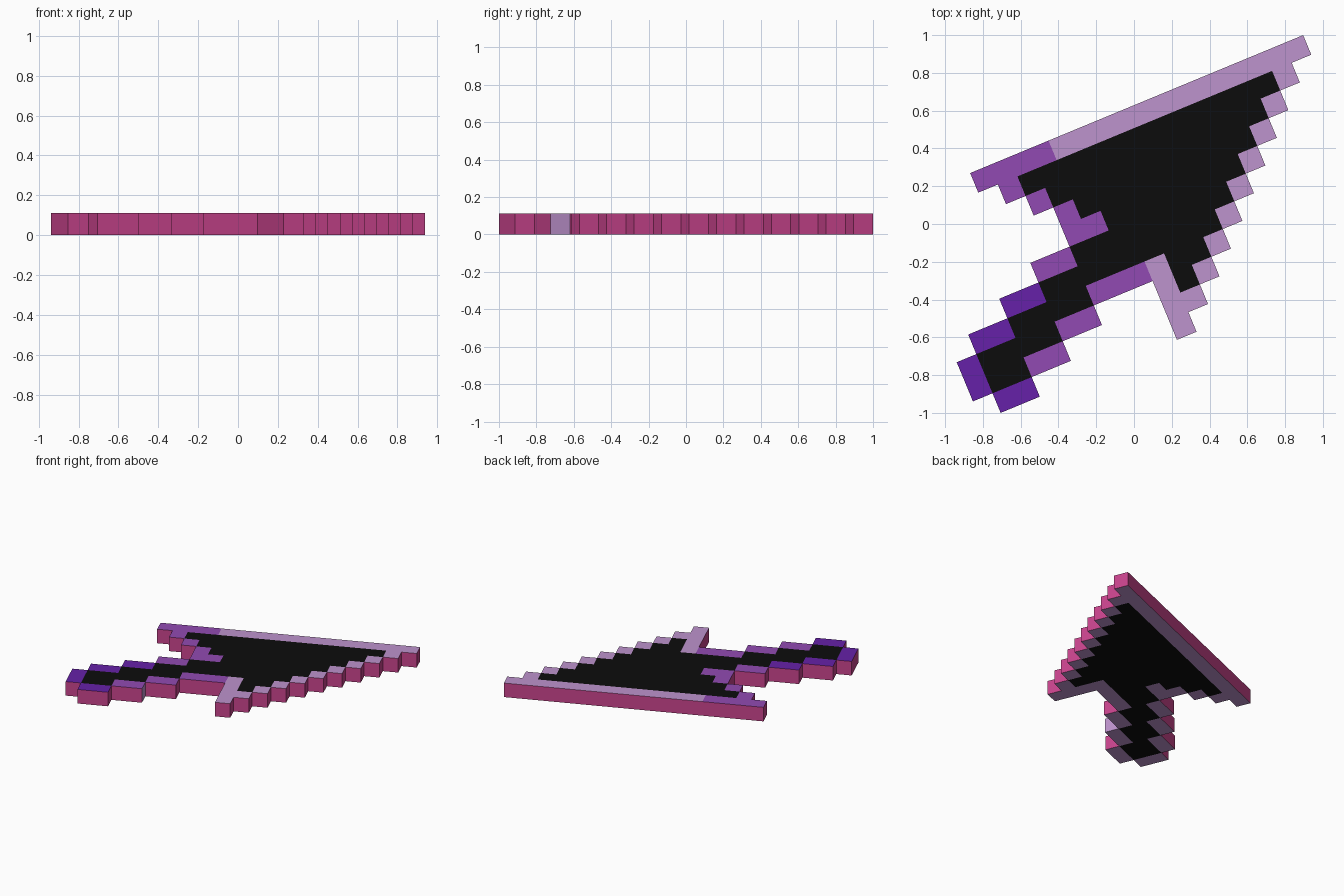
import bpy, bmesh, math
from mathutils import Matrix, Vector

if "Cube" in bpy.data.objects:
    bpy.data.objects.remove(bpy.data.objects["Cube"])

ANGLE = math.radians(22.5)
S = 2 / (20 * math.sin(ANGLE) + 11 * math.cos(ANGLE))   # cell size
HEIGHT = 0.111

# Pixel plan, top row first: L lavender, P purple, D deep violet, K black
PLAN = [
    "...." + "P" * 4 + "L" * 13,
    "....." + "P" + "K" * 13 + "L",
    "......" + "P" + "K" * 11 + "L",
    "......." + "P" + "K" * 9 + "L",
    "......." + "PP" + "K" * 7 + "L",
    "....." + "PP" + "K" * 8 + "L",
    "..." + "DD" + "K" * 9 + "L",
    ".DDKKKKPPPLKKL",
    "DKKKKPP...LKL",
    "DKKPP.....LL",
    ".DD.......L",
]


def material(name, rgb):
    m = bpy.data.materials.new(name)
    lin = [((c / 255 + 0.055) / 1.055) ** 2.4 if c > 10 else c / 255 / 12.92 for c in rgb]
    m.diffuse_color = (*lin, 1)
    m.use_nodes = True
    m.node_tree.nodes["Principled BSDF"].inputs["Base Color"].default_value = m.diffuse_color
    return m


MATS = [material("lavender", (190, 147, 205)), material("purple", (145, 74, 178)),
        material("deep violet", (102, 33, 168)), material("black", (12, 12, 12)),
        material("pink side", (202, 68, 142))]
CODE = {"L": 0, "P": 1, "D": 2, "K": 3}


def cell(i, j):
    if 0 <= j < len(PLAN) and 0 <= i < len(PLAN[j]) and PLAN[j][i] != ".":
        return PLAN[j][i]
    return None


bm = bmesh.new()
cache = {}


def vert(i, j, k):
    if (i, j, k) not in cache:
        cache[i, j, k] = bm.verts.new((i * S, -j * S, k * HEIGHT))
    return cache[i, j, k]


def face(points, mat):
    bm.faces.new([vert(*p) for p in points]).material_index = mat


for j, row in enumerate(PLAN):
    for i in range(len(row)):
        c = cell(i, j)
        if not c:
            continue
        # corners counter-clockwise seen from above, with the neighbour past each edge
        ring = [(i, j + 1), (i + 1, j + 1), (i + 1, j), (i, j)]
        around = [(i, j + 1), (i + 1, j), (i, j - 1), (i - 1, j)]
        face([(*p, 1) for p in ring], CODE[c])
        # underside: black fill with a plain lavender rim
        face([(*p, 0) for p in reversed(ring)], 3 if c == "K" else 0)
        # pink outer walls, one lavender wall on the tail
        for n in range(4):
            if not cell(*around[n]):
                p, q = ring[n], ring[(n + 1) % 4]
                odd = (i, j, n) == (4, 9, 1)
                face([(*p, 0), (*q, 0), (*q, 1), (*p, 1)], 0 if odd else 4)

# Tilt the arrow and centre it
bm.transform(Matrix.Rotation(ANGLE, 4, "Z"))
xs = [v.co.x for v in bm.verts]
ys = [v.co.y for v in bm.verts]
mid = Vector(((min(xs) + max(xs)) / 2, (min(ys) + max(ys)) / 2, 0))
bmesh.ops.translate(bm, vec=-mid, verts=bm.verts)

mesh = bpy.data.meshes.new("pixel_arrow")
bm.to_mesh(mesh)
bm.free()
for m in MATS:
    mesh.materials.append(m)
bpy.context.collection.objects.link(bpy.data.objects.new("pixel_arrow", mesh))
